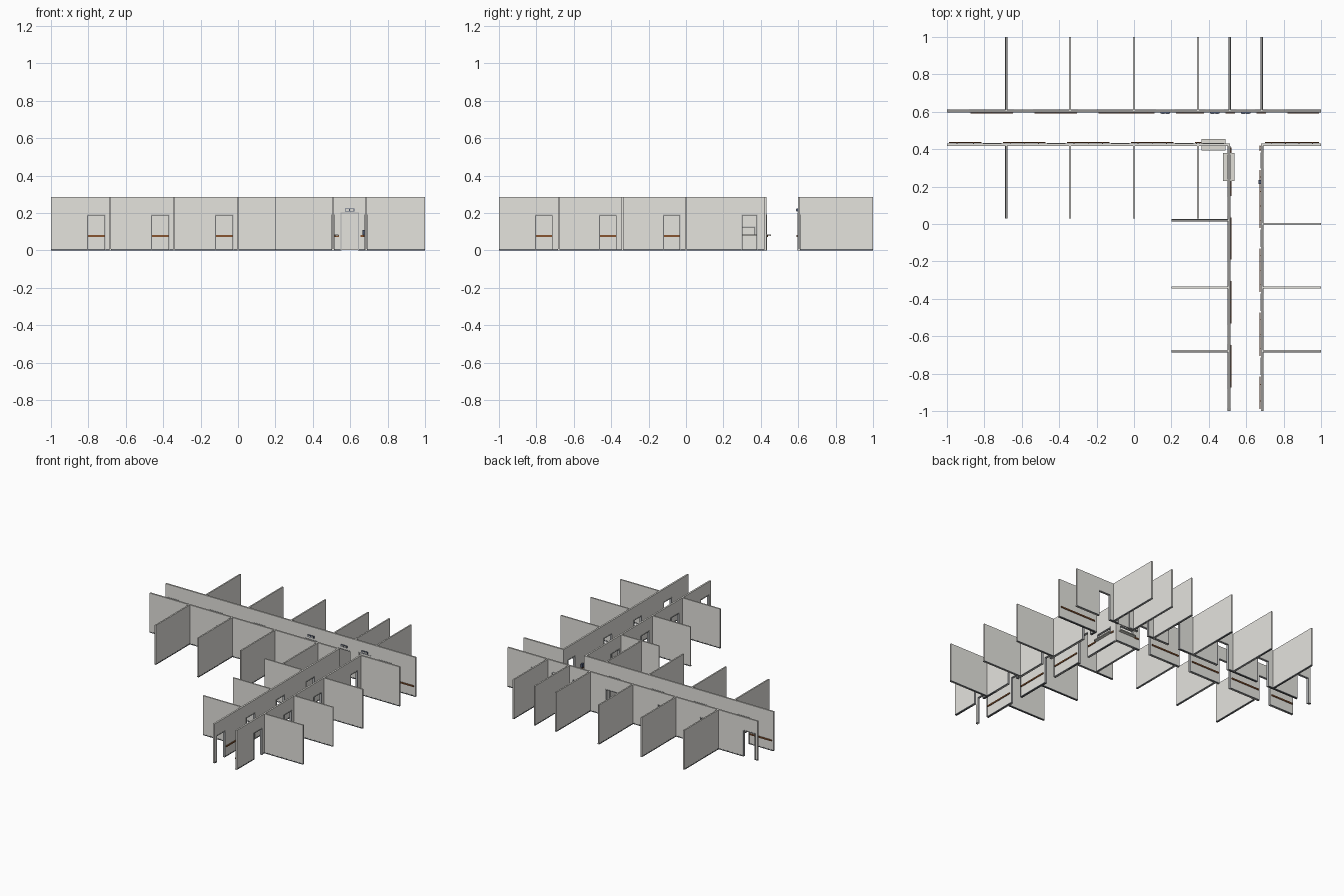
import bpy
import bmesh
from mathutils import Matrix, Vector

if "Cube" in bpy.data.objects:
    bpy.data.objects.remove(bpy.data.objects["Cube"], do_unlink=True)

H = 0.285        # wall height
T = 0.006        # half thickness of walls
DOOR = 0.19      # door head height
RAIL = 0.076     # handrail height


def material(name, color):
    m = bpy.data.materials.new(name)
    m.use_nodes = True
    m.diffuse_color = (*color, 1)
    m.node_tree.nodes["Principled BSDF"].inputs["Base Color"].default_value = (*color, 1)
    return m


MATS = {
    "wall": material("warm grey wall", (0.78, 0.77, 0.73)),
    "counter": material("pale counter", (0.75, 0.74, 0.68)),
    "frame": material("light grey door frame", (0.45, 0.46, 0.47)),
    "base": material("dark skirting", (0.13, 0.14, 0.15)),
    "wood": material("brown handrail", (0.25, 0.09, 0.03)),
    "sign": material("blue grey sign", (0.07, 0.09, 0.15)),
}


class Part:
    """Collects boxes laid along one axis into a single object."""

    def __init__(self, name, mat):
        self.name, self.mat, self.bm = name, mat, bmesh.new()

    def box(self, axis, along, across, z):
        xr, yr = (along, across) if axis == "x" else (across, along)
        ranges = (xr, yr, z)
        mid = Vector([(a + b) / 2 for a, b in ranges])
        size = Vector([abs(b - a) for a, b in ranges])
        bmesh.ops.create_cube(self.bm, size=1,
                              matrix=Matrix.Translation(mid) @ Matrix.Diagonal((*size, 1)))

    def finish(self):
        mesh = bpy.data.meshes.new(self.name)
        self.bm.to_mesh(mesh)
        self.bm.free()
        mesh.materials.append(MATS[self.mat])
        bpy.context.collection.objects.link(bpy.data.objects.new(self.name, mesh))


def corridor_wall(name, axis, pos, start, end, side, doors=(), window=None, tall=None):
    """Wall with door openings, frames, skirting, and handrails on the corridor side."""
    wall, frame = Part(name, "wall"), Part(name + "_door_frames", "frame")
    skirt, rail = Part(name + "_skirting", "base"), Part(name + "_handrails", "wood")
    bracket = Part(name + "_rail_brackets", "base")
    body = (pos - T, pos + T)
    foot = (pos - T - 0.001, pos + T + 0.001)
    face = pos + side * T
    holes = [(a, b, 0, DOOR + 0.01 * (a == tall)) for a, b in doors]
    if window:
        holes.append(window)
    holes.sort()

    # Openings: head, sill and frame
    for a, b, lo, hi in holes:
        wall.box(axis, (a, b), body, (hi, H))
        if lo > 0:
            wall.box(axis, (a, b), body, (0, lo))
            skirt.box(axis, (a, b), foot, (0, 0.007))
        deep = (pos - T - 0.002, pos + T + 0.002)
        w = 0.005
        frame.box(axis, (a - w / 2, a + w / 2), deep, (lo, hi))
        frame.box(axis, (b - w / 2, b + w / 2), deep, (lo, hi))
        frame.box(axis, (a - w / 2, b + w / 2), deep, (hi - w / 2, hi + w / 2))

    # Solid runs between openings
    stops = [start] + [v for h in holes for v in h[:2]] + [end]
    for a, b in zip(stops[::2], stops[1::2]):
        wall.box(axis, (a, b), body, (0, H))
        skirt.box(axis, (a, b), foot, (0, 0.007))
        if b - a < 0.04:
            continue
        a, b = a + 0.01, b - 0.01
        rail.box(axis, (a, b), (face + side * 0.003, face + side * 0.008),
                 (RAIL - 0.005, RAIL + 0.005))
        count = max(2, round((b - a) / 0.08))
        for i in range(count):
            c = a + (b - a) * (i + 0.5) / count
            bracket.box(axis, (c - 0.002, c + 0.002), (face, face + side * 0.004),
                        (RAIL - 0.003, RAIL + 0.003))

    for part in (wall, frame, skirt, rail, bracket):
        if len(part.bm.verts):
            part.finish()


def repeat(first, count, step=0.342, width=0.095):
    return [(first + i * step, first + i * step + width) for i in range(count)]


# Corridor walls
BACK, FRONT, INNER, OUTER = 0.604, 0.424, 0.508, 0.685
END_DOOR = (0.55, 0.645)
corridor_wall("back_wall", "x", BACK, -1, 1, -1,
              repeat(-0.98, 3) + [(0.12, 0.215), (0.385, 0.48), END_DOOR, (0.715, 0.81)],
              tall=END_DOOR[0])
corridor_wall("front_wall", "x", FRONT, -1, INNER + T, 1,
              repeat(-0.805, 4), window=(0.37, 0.48, 0.083, 0.125))
corridor_wall("front_wall_stub", "x", FRONT, OUTER + T, 1, 1)
corridor_wall("inner_wall", "y", INNER, -1, FRONT - T, 1,
              repeat(-0.98, 4), window=(0.24, 0.37, 0.083, 0.125))
corridor_wall("outer_wall", "y", OUTER, -1, FRONT + T, -1,
              repeat(-0.805, 3, width=0.09) + [(0.3, 0.38)])

# Closed door at the end of the corridor
leaf = Part("end_door_leaf", "wall")
leaf.box("x", END_DOOR, (BACK - 0.003, BACK + 0.003), (0.001, DOOR + 0.01))
leaf.finish()

# Room partitions with skirting
rooms, room_skirt = Part("room_partitions", "wall"), Part("partition_skirting", "base")
layout = [("y", p, BACK + T, 1) for p in (-0.683, -0.342, 0, 0.342, 0.512, 0.683)]
layout += [("y", p, 0.03, FRONT - T) for p in (-0.683, -0.342, 0, 0.342)]
layout += [("x", p, 0.2, INNER - T) for p in (-0.68, -0.34, 0.02)]
layout += [("x", p, OUTER + T, 1) for p in (-0.68, -0.34, 0)]
for axis, p, a, b in layout:
    rooms.box(axis, (a, b), (p - 0.005, p + 0.005), (0, H))
    room_skirt.box(axis, (a, b), (p - 0.006, p + 0.006), (0, 0.007))
rooms.finish()
room_skirt.finish()

# Reception counters at the corner
counter = Part("reception_counters", "counter")
counter.box("x", (0.362, 0.488), (0.393, 0.454), (0.077, 0.084))
counter.box("y", (0.23, 0.38), (0.477, 0.537), (0.077, 0.084))
counter.finish()

# Signs above the small-room and end doors
signs, panels = Part("door_signs", "sign"), Part("sign_panels", "counter")
for c in (0.167, 0.432, 0.597):
    y = BACK - T
    signs.box("x", (c - 0.025, c + 0.025), (y - 0.007, y), (0.208, 0.223))
    for d in (-0.012, 0.012):
        panels.box("x", (c + d - 0.009, c + d + 0.009), (y - 0.009, y - 0.006), (0.211, 0.22))
signs.finish()
panels.finish()

# Wall-mounted dispenser
dispenser = Part("wall_dispenser", "sign")
dispenser.box("y", (0.215, 0.235), (OUTER - T - 0.014, OUTER - T), (0.082, 0.108))
dispenser.finish()
